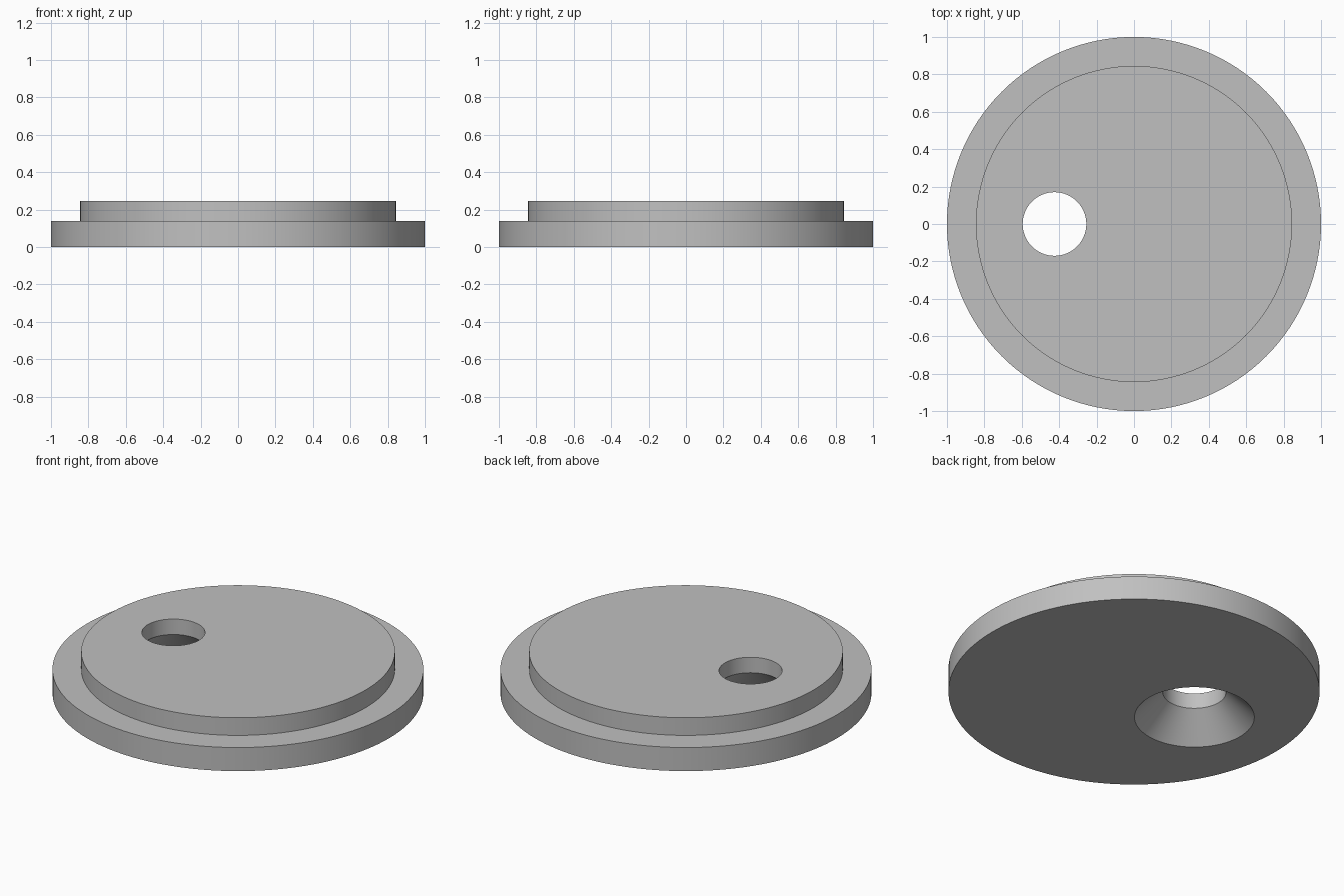
import bpy
import bmesh
from math import cos, sin, tau, radians

SEGMENTS = 128

cube = bpy.data.objects.get("Cube")
if cube:
    bpy.data.objects.remove(cube, do_unlink=True)

# Plain grey finish
grey = bpy.data.materials.new("plain_grey")
grey.use_nodes = True
colour = (0.53, 0.53, 0.53, 1)
grey.diffuse_color = colour
grey.node_tree.nodes["Principled BSDF"].inputs["Base Color"].default_value = colour


def turned_solid(name, profile, centre_x=0):
    """Solid of revolution from (radius, height) points, capped at both ends."""
    bm = bmesh.new()
    rings = []
    for radius, z in profile:
        angles = [tau * i / SEGMENTS for i in range(SEGMENTS)]
        rings.append([bm.verts.new((centre_x + radius * cos(a), radius * sin(a), z))
                      for a in angles])
    for low, high in zip(rings, rings[1:]):
        for i in range(SEGMENTS):
            j = (i + 1) % SEGMENTS
            bm.faces.new((low[i], low[j], high[j], high[i]))
    bm.faces.new(rings[0][::-1])
    bm.faces.new(rings[-1])
    mesh = bpy.data.meshes.new(name)
    bm.to_mesh(mesh)
    bm.free()
    mesh.materials.append(grey)
    obj = bpy.data.objects.new(name, mesh)
    bpy.context.collection.objects.link(obj)
    return obj


# Wide flange with a raised boss
disc = turned_solid("stepped_disc", [(1, 0), (1, 0.14), (0.845, 0.14), (0.845, 0.245)])

# Off-centre hole, countersunk from below
cutter = turned_solid("hole_cutter",
                      [(0.343, -0.02), (0.17, 0.153), (0.17, 0.3)], centre_x=-0.425)
cut = disc.modifiers.new("countersunk_hole", "BOOLEAN")
cut.operation = "DIFFERENCE"
cut.solver = "EXACT"
cut.object = cutter

bpy.context.view_layer.objects.active = disc
disc.select_set(True)
bpy.ops.object.modifier_apply(modifier=cut.name)
bpy.data.objects.remove(cutter, do_unlink=True)

# Smooth walls, sharp rims
bpy.ops.object.shade_smooth_by_angle(angle=radians(30))
